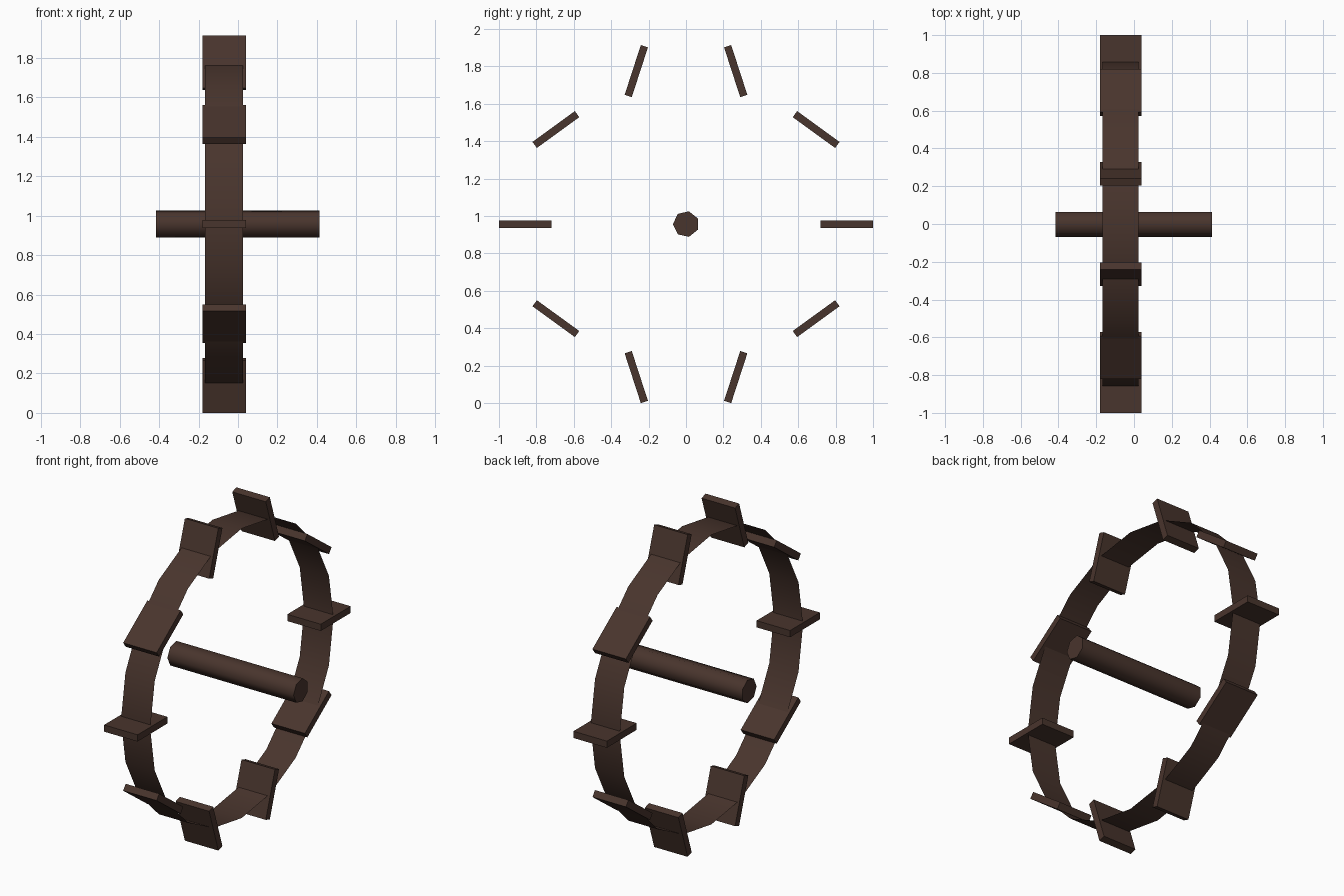
import bpy, math
from mathutils import Matrix

cube = bpy.data.objects.get("Cube")
if cube:
    bpy.data.objects.remove(cube, do_unlink=True)

HUB_Z = 0.957      # height of the wheel centre
BAND_X = -0.07     # the rim sits off-centre along the axle
RIM_RADIUS = 0.86

wood = bpy.data.materials.new("dark_brown_wood")
wood.use_nodes = True
brown = (0.066, 0.035, 0.026, 1)
wood.diffuse_color = brown
bsdf = next(n for n in wood.node_tree.nodes if n.type == 'BSDF_PRINCIPLED')
bsdf.inputs["Base Color"].default_value = brown
bsdf.inputs["Roughness"].default_value = 0.9


def tube(name, sides, radius, x0, x1, start, capped):
    """Prism along x whose first corner lies at the angle start from +y."""
    verts = []
    for i in range(sides):
        a = start + math.tau * i / sides
        y, z = radius * math.cos(a), radius * math.sin(a)
        verts += [(x0, y, z), (x1, y, z)]
    n = 2 * sides
    faces = [(2 * i, 2 * i + 1, (2 * i + 3) % n, (2 * i + 2) % n)[::-1]
             for i in range(sides)]
    if capped:
        faces += [tuple(range(0, n, 2))[::-1], tuple(range(1, n, 2))]
    mesh = bpy.data.meshes.new(name)
    mesh.from_pydata(verts, [], faces)
    mesh.materials.append(wood)
    for poly in mesh.polygons:
        poly.use_smooth = len(poly.vertices) == 4
    # Keep the rims of the end caps crisp
    if capped:
        for edge in mesh.edges:
            a, b = edge.vertices
            edge.use_edge_sharp = a % 2 == b % 2
    obj = bpy.data.objects.new(name, mesh)
    obj.location.z = HUB_Z
    bpy.context.collection.objects.link(obj)


# Seven-sided axle and thin open rim band
tube("axle", 7, 0.07, -0.415, 0.414, math.pi, True)
tube("rim_band", 20, RIM_RADIUS, -0.167, 0.025, 0, False)

# Ten flat paddles spaced around the rim, each tilted against its position
for i in range(10):
    a = math.tau * i / 10
    bpy.ops.mesh.primitive_cube_add(size=1)
    paddle = bpy.context.object
    paddle.name = f"paddle_{i + 1}"
    paddle.data.transform(Matrix.Diagonal((0.22, 0.28, 0.04, 1)))
    paddle.rotation_euler.x = -a
    paddle.location = (BAND_X, RIM_RADIUS * math.cos(a),
                       HUB_Z + RIM_RADIUS * math.sin(a))
    paddle.data.materials.append(wood)
